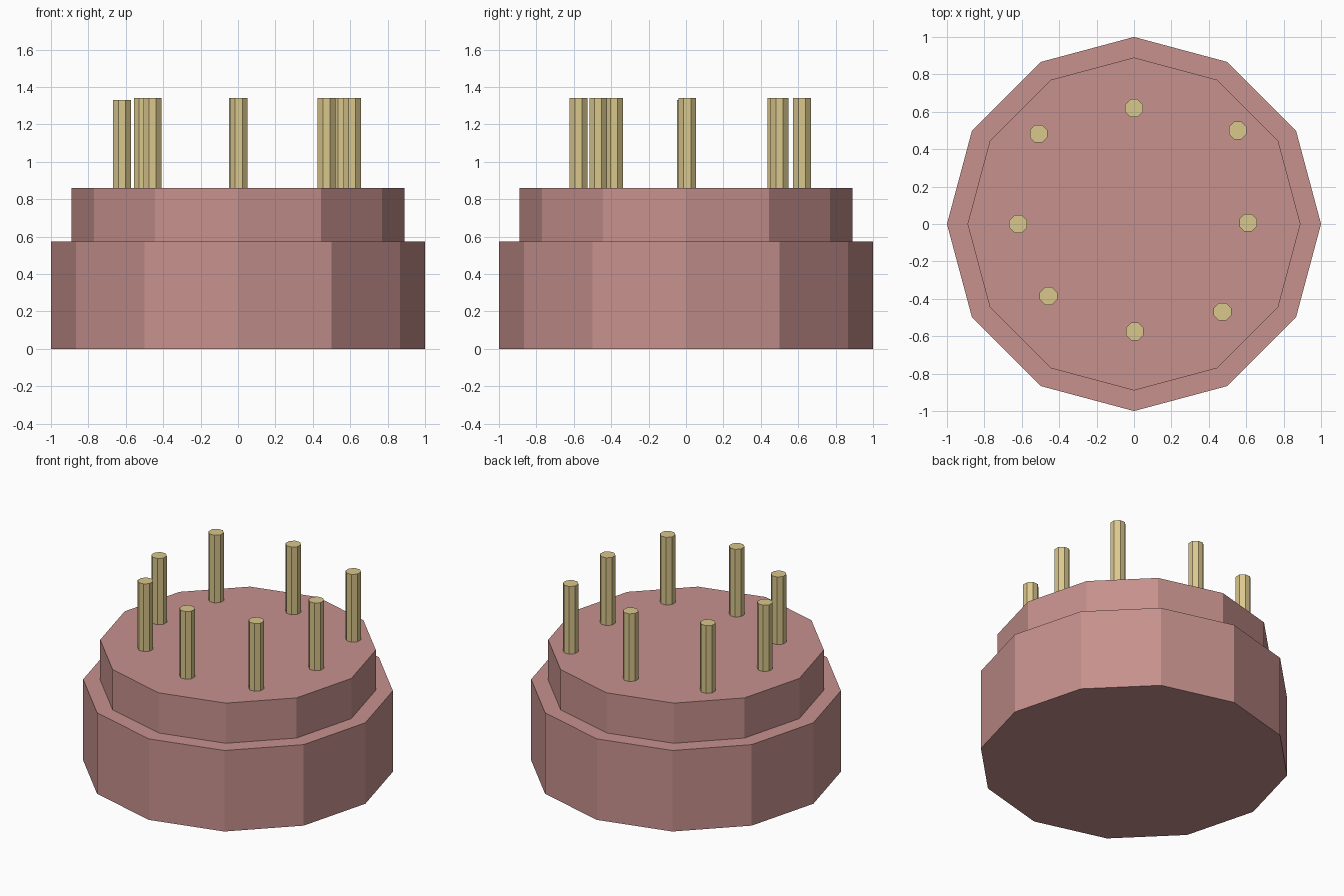
import bpy, bmesh, math

if "Cube" in bpy.data.objects:
    bpy.data.objects.remove(bpy.data.objects["Cube"])


def material(name, rgb):
    """Flat colour from 0-255 sRGB values."""
    mat = bpy.data.materials.new(name)
    lin = [((c / 255 + 0.055) / 1.055) ** 2.4 for c in rgb]
    mat.diffuse_color = (*lin, 1)
    mat.use_nodes = True
    mat.node_tree.nodes["Principled BSDF"].inputs["Base Color"].default_value = mat.diffuse_color
    return mat


def ring(bm, sides, r, z, offset):
    return [bm.verts.new((r * math.cos(a), r * math.sin(a), z))
            for a in (2 * math.pi * (i + offset) / sides for i in range(sides))]


def lathe(name, profile, sides, mat, offset=0.0, location=(0, 0, 0)):
    """Closed faceted solid from a list of (radius, height) points."""
    bm = bmesh.new()
    rings = [ring(bm, sides, r, z, offset) for r, z in profile]
    for lo, hi in zip(rings, rings[1:]):
        for i in range(sides):
            j = (i + 1) % sides
            bm.faces.new((lo[i], lo[j], hi[j], hi[i]))
    bm.faces.new(rings[0][::-1])
    bm.faces.new(rings[-1])
    mesh = bpy.data.meshes.new(name)
    bm.to_mesh(mesh)
    bm.free()
    mesh.materials.append(mat)
    obj = bpy.data.objects.new(name, mesh)
    obj.location = location
    bpy.context.collection.objects.link(obj)
    return obj


pink = material("dusty_pink", (198, 145, 141))
cream = material("candle_cream", (218, 199, 140))

# Two-tier cake with a narrow ledge
lathe("cake", [(1, 0), (1, 0.575), (0.89, 0.575), (0.89, 0.86)], 12, pink)

# Slightly uneven circle of candles: x, y, top height
candles = [(0.0, 0.62, 1.34), (0.555, 0.50, 1.34), (0.61, 0.007, 1.34),
           (0.473, -0.47, 1.34), (0.004, -0.575, 1.34), (-0.457, -0.385, 1.34),
           (-0.62, 0.0, 1.33), (-0.51, 0.483, 1.34)]
for n, (x, y, top) in enumerate(candles, 1):
    lathe(f"candle_{n}", [(0.051, 0), (0.051, top - 0.85)], 8, cream, 0.5, (x, y, 0.85))
